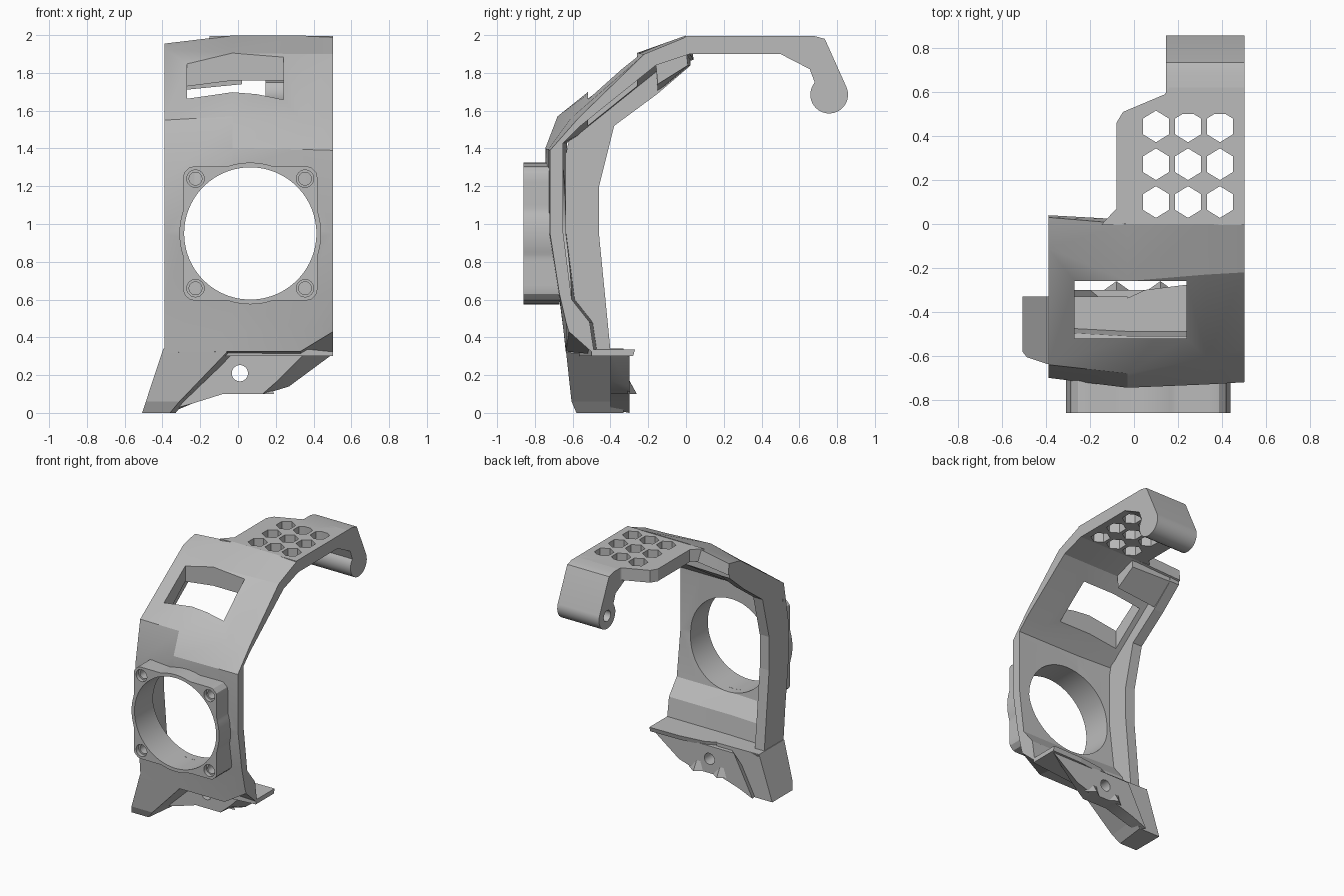
import bpy, bmesh, math

if "Cube" in bpy.data.objects:
    bpy.data.objects.remove(bpy.data.objects["Cube"])

GREY = (0.5, 0.5, 0.5, 1)
mat = bpy.data.materials.new("plain grey")
mat.use_nodes = True
mat.diffuse_color = GREY
mat.node_tree.nodes["Principled BSDF"].inputs["Base Color"].default_value = GREY


def make(name, verts, faces):
    """Mesh object with outward normals."""
    bm = bmesh.new()
    vs = [bm.verts.new(v) for v in verts]
    for f in faces:
        bm.faces.new([vs[i] for i in f])
    bmesh.ops.recalc_face_normals(bm, faces=bm.faces)
    me = bpy.data.meshes.new(name)
    bm.to_mesh(me)
    bm.free()
    me.materials.append(mat)
    ob = bpy.data.objects.new(name, me)
    bpy.context.collection.objects.link(ob)
    return ob


def loft(name, a, b):
    """Solid between two matching outlines."""
    n = len(a)
    sides = [(i, (i + 1) % n, n + (i + 1) % n, n + i) for i in range(n)]
    return make(name, list(a) + list(b), [tuple(range(n)), tuple(range(n, 2 * n))] + sides)


AXES = {"x": lambda p, q, d: (d, p, q), "y": lambda p, q, d: (p, d, q), "z": lambda p, q, d: (p, q, d)}


def prism(name, pts, axis, lo, hi):
    """Outline extruded along one axis."""
    f = AXES[axis]
    return loft(name, [f(p, q, lo) for p, q in pts], [f(p, q, hi) for p, q in pts])


def ring(cx, cy, r, n, start=0.0, sy=1.0):
    return [(cx + r * math.cos(start + 2 * math.pi * i / n),
             cy + sy * r * math.sin(start + 2 * math.pi * i / n)) for i in range(n)]


def cut(ob, cutters):
    """Subtract cutters and apply."""
    bpy.context.view_layer.objects.active = ob
    for c in cutters:
        m = ob.modifiers.new("cut", "BOOLEAN")
        m.operation, m.solver, m.object = "DIFFERENCE", "EXACT", c
        bpy.ops.object.modifier_apply(modifier=m.name)


def smooth(ob, deg=30):
    bpy.ops.object.select_all(action="DESELECT")
    ob.select_set(True)
    bpy.context.view_layer.objects.active = ob
    bpy.ops.object.shade_smooth_by_angle(angle=math.radians(deg))


# Curved main shell: columns of (y, z) outside, one shared column inside
RIGHT = 0.503
outer = {
    -0.39: [(-.635, .32), (-.645, .43), (-.66, .60), (-.70, .95), (-.70, 1.22), (-.64, 1.55), (-.11, 1.925), (.03, 1.955)],
    -0.03: [(-.637, .325), (-.648, .43), (-.668, .60), (-.735, .95), (-.745, 1.40), (-.68, 1.57), (-.26, 1.905), (0, 1.998)],
    0.33: [(-.635, .325), (-.648, .43), (-.67, .60), (-.728, .95), (-.73, 1.395), (-.61, 1.56), (-.23, 1.90), (0, 1.998)],
    RIGHT: [(-.62, .43), (-.635, .48), (-.672, .64), (-.72, .95), (-.72, 1.39), (-.57, 1.56), (-.22, 1.90), (0, 1.99)],
}
inner = [(-.485, .31), (-.51, .48), (-.605, .60), (-.65, .95), (-.65, 1.43), (-.57, 1.51), (-.16, 1.84), (.02, 1.90)]
n, verts, faces = len(inner), [], []
for x, col in outer.items():
    left = x < -0.2
    verts += [(x, y, z) for y, z in col]
    verts += [(x, y + 0.02 * left, z - 0.03 * (left and z > 1.45)) for y, z in reversed(inner)]
rows = 2 * n
for c in range(0, rows * (len(outer) - 1), rows):
    faces += [(c + i, c + (i + 1) % rows, c + rows + (i + 1) % rows, c + rows + i) for i in range(rows)]
for c in (0, rows * (len(outer) - 1)):
    faces += [(c + i, c + i + 1, c + rows - 2 - i, c + rows - 1 - i) for i in range(n - 1)]
shell = make("main_shell", verts, faces)

# Fan mount: square flange with bulging sides
CX, CZ = 0.065, 0.95
outline = []
for i in range(144):
    t = 2 * math.pi * i / 144
    c, s = math.cos(t), math.sin(t)
    r = max(0.375, min(0.355 / max(abs(c), abs(s)), 0.475))
    outline.append((CX + r * c, CZ + r * s))
flange = prism("fan_flange", outline, "y", -0.86, -0.67)

bore = prism("cutter_bore", ring(CX, CZ, 0.35, 96), "y", -1.0, -0.5)
window = prism("cutter_window", [(-.27, -.52), (.24, -.52), (.24, -.26), (-.27, -.26)], "z", 1.45, 2.1)
screws = [prism("cutter_screw", ring(CX + 0.29 * a, CZ + 0.29 * b, r, 24), "y", -1.0, d)
          for a in (-1, 1) for b in (-1, 1) for r, d in ((0.046, -0.83), (0.034, -0.72))]
cut(shell, [bore, window])
cut(flange, [bore] + screws)

# Side rib along the right edge
rib = [(-.58, .32), (-.62, .57), (-.67, .95), (-.67, 1.22), (-.60, 1.53), (-.10, 1.89), (.025, 1.92),
       (.025, 1.84), (-.15, 1.69), (-.38, 1.52), (-.46, 1.20), (-.46, .94), (-.40, .33)]
prism("side_rib", rib, "x", -0.39, -0.31)
# Lip under the rear edge of the shell
loft("rear_lip", [(-.385, y, z) for y, z in ((-.16, 1.83), (-.15, 1.70), (.025, 1.84), (.025, 1.92))],
     [(.02, y, z) for y, z in ((-.16, 1.85), (-.15, 1.74), (.01, 1.84), (.0, 1.93))])

# Top plate with hexagonal vents
plate = prism("top_plate", [(-.15, -.005), (-.08, .07), (-.08, .46), (-.05, .51), (.14, .59),
                            (.16, .62), (RIGHT, .62), (RIGHT, -.005)], "z", 1.9, 1.995)
vents = [prism("cutter_vent", ring(x, y, 0.068, 6, math.pi / 6, 1.06), "z", 1.8, 2.1)
         for x in (0.10, 0.246, 0.391) for y in (0.10, 0.272, 0.444)]
cut(plate, vents)

# Rear hook with round tip
tip = [(0.758 + 0.1 * math.cos(math.radians(a)), 1.685 + 0.1 * math.sin(math.radians(a)))
       for a in range(20, -221, -12)]
hook = prism("rear_hook", [(.5, 1.995), (.68, 1.995), (.735, 1.98)] + tip + [(.655, 1.82), (.5, 1.9)],
             "x", 0.145, RIGHT)
pin = prism("cutter_pin", ring(0.758, 1.685, 0.042, 24), "x", 0.0, 0.35)
cut(hook, [pin])

# Pointed foot at the lower right corner, with a chamfered toe
foot = [("corner_foot", [(-.488, .06), (-.31, .06), (-.06, .32), (-.06, .335), (-.395, .34)], -.606,
         [(-.488, .06), (-.28, .06), (-.03, .30), (-.03, .335), (-.395, .34)]),
        ("foot_toe", [(-.508, 0), (-.36, 0), (-.31, .06), (-.488, .06)], -.58,
         [(-.508, 0), (-.33, 0), (-.28, .06), (-.488, .06)])]
for name, front, y0, back in foot:
    z0 = front[0][1]
    slope = 0.11 if z0 else 0.43
    loft(name, [(x, y0 - slope * (z - z0), z) for x, z in front], [(x, -.33, z) for x, z in back])

# Bottom ledge with a bevelled rear edge
edge = [(-.39, -.32), (-.1, -.37), (.05, -.30), (.25, -.275), (RIGHT, -.27)]
loft("bottom_ledge", [(-.385, -.60, .30), (-.385, -.34, .30)] + [(x, y - .01, .30) for x, y in edge[1:]]
     + [(RIGHT, -.50, .30)],
     [(-.385, -.60, .335)] + [(x, y, .335) for x, y in edge] + [(RIGHT, -.50, .335)])

# Hanging tab with screw hole
front = [(-.35, .02), (-.08, .31), (.35, .31), (.21, .17), (.13, .10), (-.08, .10), (-.24, .05)]
back = [(-.36, .0), (-.20, .31), (.5, .31), (.27, .14), (.14, .10), (-.08, .10), (-.24, .05)]
tab = loft("mount_tab", [(x, -.40, z) for x, z in front], [(x, -.30, z) for x, z in back])
hole = prism("cutter_tab_hole", ring(0.01, 0.21, 0.043, 32), "y", -0.5, -0.2)
cut(tab, [hole])
# Small pointed lips on the tab's lower edge
for x in (-.08, .12):
    loft("tab_lip", [(x - .07, -.31, .10), (x + .07, -.31, .10), (x, -.26, .10)],
         [(x - .04, -.31, .19), (x + .04, -.31, .19), (x, -.30, .17)])

for ob in (flange, hook, tab, plate):
    smooth(ob)
smooth(shell, 20)

# Remove spent cutters
for c in [bore, window, pin, hole] + screws + vents:
    bpy.data.objects.remove(c)
